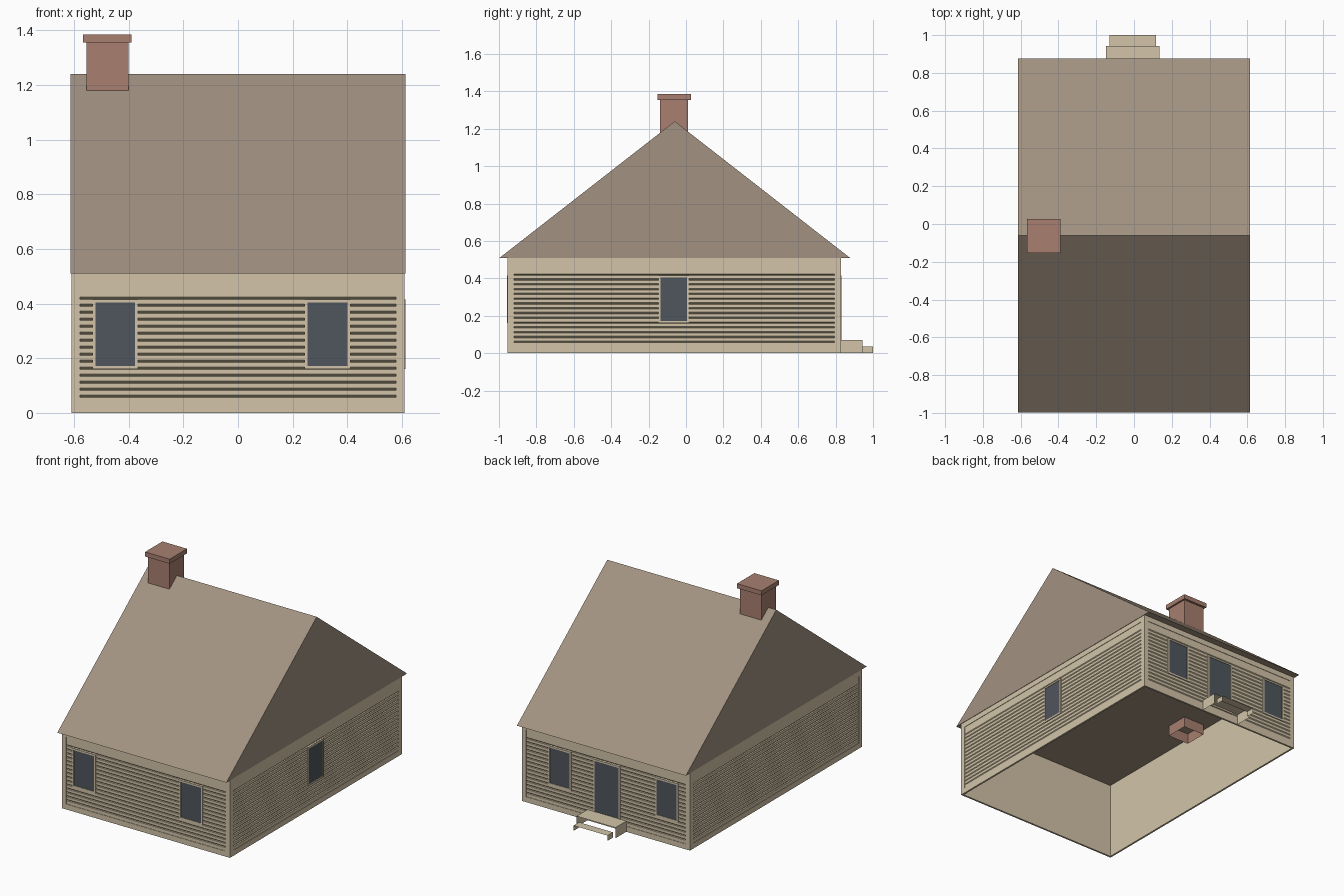
import bpy, bmesh
from mathutils import Vector

cube = bpy.data.objects.get("Cube")
if cube:
    bpy.data.objects.remove(cube, do_unlink=True)


def material(name, rgb):
    linear = [((c / 255 + 0.055) / 1.055) ** 2.4 for c in rgb] + [1.0]
    mat = bpy.data.materials.new(name)
    mat.use_nodes = True
    mat.diffuse_color = linear
    bsdf = mat.node_tree.nodes["Principled BSDF"]
    bsdf.inputs["Base Color"].default_value = linear
    bsdf.inputs["Roughness"].default_value = 0.9
    return mat


CREAM = material("cream_paint", (210, 196, 168))
ROOF = material("brown_roof", (162, 146, 129))
BRICK = material("red_brick", (168, 127, 112))
GLASS = material("dark_glass", (80, 86, 93))


def finish(bm, name, mat, fix_normals=True):
    if fix_normals:
        bmesh.ops.recalc_face_normals(bm, faces=bm.faces)
    mesh = bpy.data.meshes.new(name)
    bm.to_mesh(mesh)
    bm.free()
    mesh.materials.append(mat)
    obj = bpy.data.objects.new(name, mesh)
    bpy.context.collection.objects.link(obj)
    return obj


def prism(bm, ring_a, ring_b):
    """Closed prism between two matching rings of points."""
    a = [bm.verts.new(p) for p in ring_a]
    b = [bm.verts.new(p) for p in ring_b]
    bm.faces.new(a)
    bm.faces.new(b)
    for i in range(len(a)):
        j = (i + 1) % len(a)
        bm.faces.new((a[i], a[j], b[j], b[i]))


def box(bm, x, y, z):
    rings = [[(px, py, h) for px, py in
              ((x[0], y[0]), (x[1], y[0]), (x[1], y[1]), (x[0], y[1]))] for h in z]
    prism(bm, *rings)


# House dimensions
HALF_X, FRONT, BACK = 0.61, -0.955, 0.83
EAVES, THICK, EDGE = 0.51, 0.012, 0.035
MID_Y = -0.06


class Wall:
    """A wall plane: u runs along it, d is the distance outwards, z is up."""

    def __init__(self, name, origin, along, out, u_range):
        self.name, self.u = name, u_range
        self.origin, self.along, self.out = map(Vector, (origin, along, out))

    def point(self, u, d, z):
        return self.origin + self.along * u + self.out * d + Vector((0, 0, z))

    def slab(self, bm, u, d, z):
        prism(bm, *[[self.point(u[i], d[j], h) for i, j in
                     ((0, 0), (1, 0), (1, 1), (0, 1))] for h in z])

    def build_trim(self, edge):
        bm = bmesh.new()
        u0, u1 = self.u
        d = (-THICK, 0)
        self.slab(bm, (u0, u1), d, (0, EDGE))
        self.slab(bm, (u0, u1), d, (0.475, EAVES))
        self.slab(bm, (u0, u0 + edge), d, (EDGE, 0.475))
        self.slab(bm, (u1 - edge, u1), d, (EDGE, 0.475))
        finish(bm, self.name + "_trim", CREAM)

    def build_siding(self, edge):
        # Board profile with a sloping groove under each board
        face, groove, pitch = -0.003, -0.0105, 0.0256
        profile = [(-THICK, 0.475), (face, 0.475)]
        for i in range(15):
            z = 0.424 - i * pitch
            profile += [(face, z), (groove, z - 0.007), (face, z - 0.0085)]
        profile += [(face, EDGE), (-THICK, EDGE)]
        bm = bmesh.new()
        ends = (self.u[0] + edge, self.u[1] - edge)
        prism(bm, *[[self.point(u, d, z) for d, z in profile] for u in ends])
        finish(bm, self.name + "_siding", CREAM)

    def build_opening(self, label, u, z, border=0.011):
        # Casing of four bars around a dark pane
        bm = bmesh.new()
        d = (-0.006, 0.002)
        outer = (u[0] - border, u[1] + border)
        self.slab(bm, (outer[0], u[0]), d, z)
        self.slab(bm, (u[1], outer[1]), d, z)
        self.slab(bm, outer, d, (z[1], z[1] + border))
        self.slab(bm, outer, d, (z[0] - border, z[0]))
        finish(bm, f"{self.name}_{label}_casing", CREAM)
        bm = bmesh.new()
        self.slab(bm, u, (-0.006, -0.001), z)
        finish(bm, f"{self.name}_{label}_pane", GLASS)


across = (-HALF_X, HALF_X)
depth = (FRONT + THICK, BACK - THICK)
walls = {
    "front": Wall("front_wall", (0, FRONT, 0), (1, 0, 0), (0, -1, 0), across),
    "back": Wall("back_wall", (0, BACK, 0), (1, 0, 0), (0, 1, 0), across),
    "left": Wall("left_wall", (HALF_X, 0, 0), (0, 1, 0), (1, 0, 0), depth),
    "right": Wall("right_wall", (-HALF_X, 0, 0), (0, 1, 0), (-1, 0, 0), depth),
}
for key, wall in walls.items():
    edge = 0.032 if key in ("front", "back") else 0.024
    wall.build_trim(edge)
    wall.build_siding(edge)

# Windows and back door
SASH = (0.172, 0.404)
openings = [
    ("front", "window_a", -0.449, 0.146, SASH),
    ("front", "window_b", 0.327, 0.146, SASH),
    ("left", "window", -0.065, 0.142, SASH),
    ("back", "window_a", -0.44, 0.146, SASH),
    ("back", "window_b", 0.335, 0.146, SASH),
    ("back", "door", -0.005, 0.175, (0.07, 0.404)),
]
for key, label, centre, width, z in openings:
    walls[key].build_opening(label, (centre - width / 2, centre + width / 2), z)

# Gable roof with a flat closed underside
bm = bmesh.new()
section = [(-0.997, EAVES), (0.877, EAVES), (MID_Y, 1.24)]
prism(bm, *[[(x, y, z) for y, z in section] for x in (-0.613, 0.613)])
finish(bm, "gable_roof", ROOF)

# Chimney stack: open tube reaching below the ceiling, with a cap
CX, CY = -0.478, -0.063
bm = bmesh.new()
box(bm, (CX - 0.077, CX + 0.077), (CY - 0.075, CY + 0.075), (0.44, 1.36))
bm.faces.ensure_lookup_table()
bmesh.ops.recalc_face_normals(bm, faces=bm.faces)
bottom = [f for f in bm.faces if f.normal.z < -0.9]
bmesh.ops.delete(bm, geom=bottom, context="FACES_ONLY")
finish(bm, "chimney_stack", BRICK, fix_normals=False)

bm = bmesh.new()
box(bm, (CX - 0.089, CX + 0.089), (CY - 0.09, CY + 0.09), (1.355, 1.385))
finish(bm, "chimney_cap", BRICK)


# Back steps: a tread on two side panels, open at the front
def step(name, half_width, y0, y1, height):
    bm = bmesh.new()
    x0, x1 = -0.007 - half_width, -0.007 + half_width
    path = [(x0, 0), (x0, height), (x1, height), (x1, 0)]
    rows = [[bm.verts.new((x, y, z)) for x, z in path] for y in (y0, y1)]
    for i in range(3):
        bm.faces.new((rows[0][i], rows[1][i], rows[1][i + 1], rows[0][i + 1]))
    for f in bm.faces:
        f.normal_update()
        c = f.calc_center_median()
        if f.normal.dot(Vector((c.x + 0.007, 0, c.z - height / 2))) < 0:
            f.normal_flip()
    finish(bm, name, CREAM, fix_normals=False)


step("upper_step", 0.141, BACK, 0.943, 0.07)
step("lower_step", 0.123, 0.943, 1.0, 0.035)
